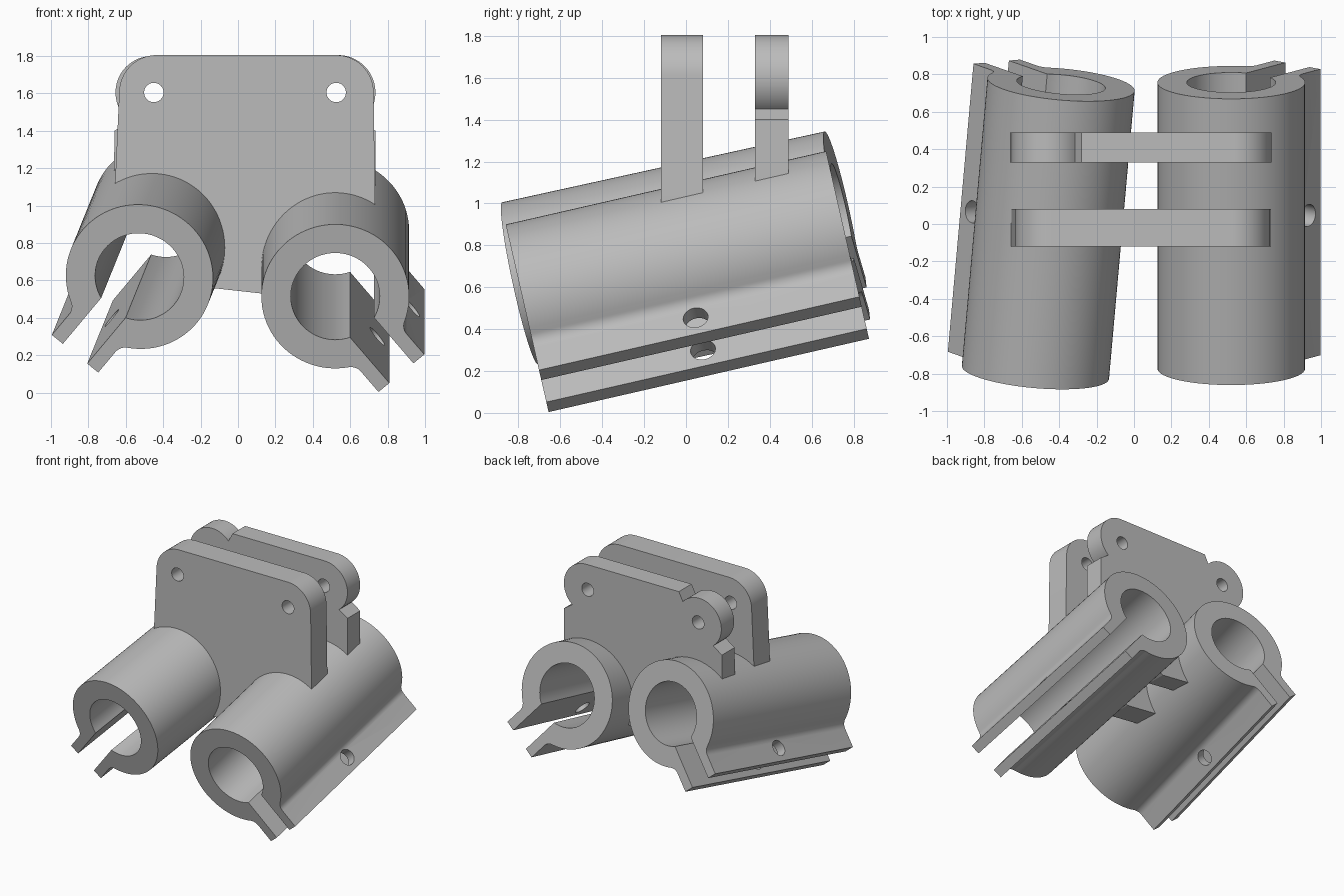
import bpy
import bmesh
from math import sin, cos, asin, atan2, sqrt, pi, radians
from mathutils import Vector

if "Cube" in bpy.data.objects:
    bpy.data.objects.remove(bpy.data.objects["Cube"])

grey = bpy.data.materials.new("plain grey")
grey.use_nodes = True
colour = (0.5, 0.5, 0.5, 1)
grey.diffuse_color = colour
grey.node_tree.nodes["Principled BSDF"].inputs["Base Color"].default_value = colour

X, Y, Z = Vector((1, 0, 0)), Vector((0, 1, 0)), Vector((0, 0, 1))
OUTER, BORE = 0.395, 0.238          # tube radii
GAP, LIP, REACH = 0.084, 0.16, 0.55  # clamp slot half width, lip outer face, lip length
FILLET, SLOT_ANGLE = 0.07, radians(50)


def arc(cx, cy, r, start, end, n):
    return [(cx + r * cos(start + (end - start) * i / n),
             cy + r * sin(start + (end - start) * i / n)) for i in range(n + 1)]


def prism(name, points, origin, side, up, sweep):
    """Extrude a flat outline along a vector."""
    bm = bmesh.new()
    face = bm.faces.new([bm.verts.new(origin + side * a + up * b) for a, b in points])
    new = bmesh.ops.extrude_face_region(bm, geom=[face])["geom"]
    bmesh.ops.translate(bm, vec=sweep, verts=[g for g in new if isinstance(g, bmesh.types.BMVert)])
    bmesh.ops.recalc_face_normals(bm, faces=bm.faces)
    mesh = bpy.data.meshes.new(name)
    bm.to_mesh(mesh)
    bm.free()
    mesh.materials.append(grey)
    obj = bpy.data.objects.new(name, mesh)
    bpy.context.collection.objects.link(obj)
    return obj


def rod(centre, axis, radius, length, n=32):
    """Round cutter centred on a point."""
    axis = axis.normalized()
    side = axis.orthogonal().normalized()
    obj = prism("cutter", arc(0, 0, radius, 0, 2 * pi, n)[:-1],
                centre - axis * length / 2, side, axis.cross(side), axis * length)
    obj.hide_render = True
    return obj


def cut(obj, cutter):
    bpy.context.view_layer.objects.active = obj
    mod = obj.modifiers.new("cut", "BOOLEAN")
    mod.operation, mod.solver, mod.object = "DIFFERENCE", "EXACT", cutter
    bpy.ops.object.modifier_apply(modifier=mod.name)
    bpy.data.objects.remove(cutter)


def smooth(obj):
    bpy.ops.object.select_all(action="DESELECT")
    obj.select_set(True)
    bpy.context.view_layer.objects.active = obj
    bpy.ops.object.shade_smooth_by_angle(angle=radians(25))


def clamp_outline():
    """Split ring with two lips, slot pointing along the first axis."""
    fy = LIP + FILLET
    fx = sqrt((OUTER + FILLET) ** 2 - fy ** 2)
    meet = atan2(fy, fx)
    upper = [(REACH, GAP), (REACH, LIP)] + arc(fx, fy, FILLET, -pi / 2, meet - pi, 8)
    ring = arc(0, 0, OUTER, meet, 2 * pi - meet, 72)[1:-1]
    lower = [(a, -b) for a, b in reversed(upper)]
    inner = asin(GAP / BORE)
    return upper + ring + lower + arc(0, 0, BORE, 2 * pi - inner, inner, 64)


# Split clamp tubes, tilted up to the back; the right one is also turned inward
bores = []
for name, sign, front, back in (
        ("left_clamp_tube", 1, Vector((0.52, -0.773, 0.515)), Vector((0.52, 0.757, 0.865))),
        ("right_clamp_tube", -1, Vector((-0.527, -0.793, 0.62)), Vector((-0.39, 0.747, 0.958)))):
    axis = back - front
    side = axis.cross(Z).normalized()
    up = side.cross(axis).normalized()
    along = side * sign * cos(SLOT_ANGLE) - up * sin(SLOT_ANGLE)
    across = side * sign * sin(SLOT_ANGLE) + up * cos(SLOT_ANGLE)
    tube = prism(name, clamp_outline(), front, along, across, axis)
    middle = (front + back) / 2
    cut(tube, rod(middle + along * 0.45, across, 0.06, 0.6))
    smooth(tube)
    bores.append((middle, axis))

# Upright plates joining the tubes
HOLE_L, HOLE_R, HOLE_Z, TOP = 0.525, -0.45, 1.605, 1.805


def lower_edge(lift):
    """Outline below the shoulders, from right to left, ending inside the tubes."""
    return [(-0.665, 0.95 + lift), (-0.46, 0.79 + lift), (-0.14, 0.56 + lift * 0.8),
            (0.13, 0.53 + lift * 0.8), (0.52, 0.69 + lift), (0.735, 0.86 + lift)]


front_outline = (lower_edge(0) + arc(HOLE_L, HOLE_Z, 0.2, 0, pi / 2, 16)
                 + arc(HOLE_R + 0.015, HOLE_Z, 0.2, pi / 2, pi, 16))
LOBE = 0.2
low = -asin(0.155 / LOBE)
rear_outline = (lower_edge(0.1) + [(0.735, 1.4)]
                + arc(HOLE_L + 0.01, HOLE_Z, LOBE, low, pi / 2, 24)
                + [(-0.28, TOP)]
                + arc(HOLE_R - 0.01, HOLE_Z, LOBE - 0.005, radians(42), pi - low, 32)
                + [(-0.66, 1.4)])

for name, outline, start, depth in (("front_plate", front_outline, -0.12, 0.2),
                                    ("rear_plate", rear_outline, 0.33, 0.16)):
    plate = prism(name, outline, Y * start, X, Z, Y * depth)
    for middle, axis in bores:
        cut(plate, rod(middle, axis, BORE + 0.002, 3, 64))
    for x in (HOLE_L, HOLE_R):
        cut(plate, rod(Vector((x, start + depth / 2, HOLE_Z)), Y, 0.052, 1))
    smooth(plate)
